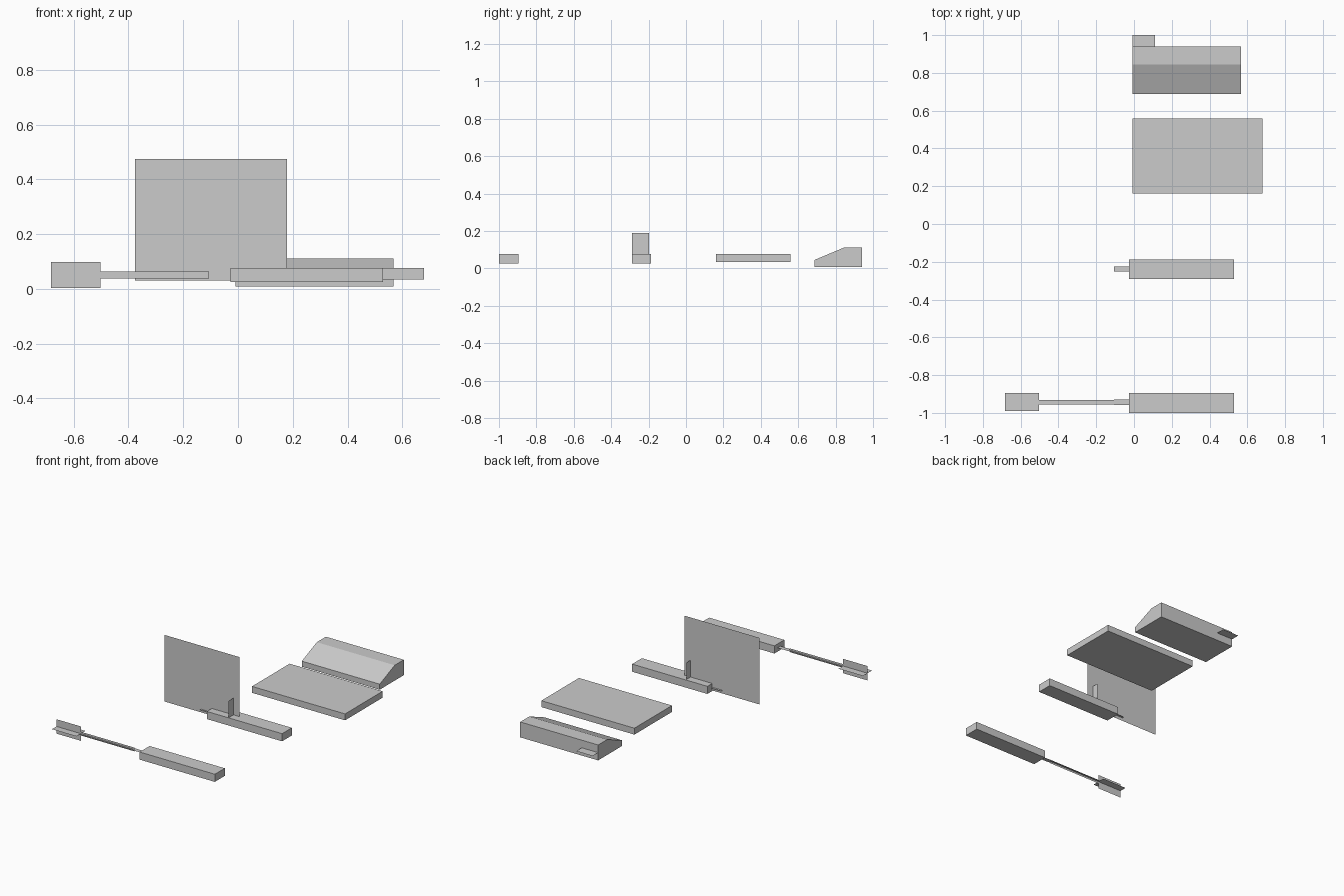
import bpy

if "Cube" in bpy.data.objects:
    bpy.data.objects.remove(bpy.data.objects["Cube"])


def make_mesh(name, verts, faces):
    mesh = bpy.data.meshes.new(name)
    mesh.from_pydata(verts, [], faces)
    mesh.update()
    ob = bpy.data.objects.new(name, mesh)
    bpy.context.collection.objects.link(ob)
    return ob


def prism(name, profile, x0, x1):
    """Extrude a counter-clockwise (y, z) profile from x0 to x1."""
    n = len(profile)
    verts = [(x, y, z) for x in (x0, x1) for y, z in profile]
    sides = [(i, (i + 1) % n, n + (i + 1) % n, n + i) for i in range(n)]
    sides = [f[::-1] for f in sides]
    return make_mesh(name, verts,
                     sides + [tuple(range(n))[::-1], tuple(range(n, 2 * n))])


def box(name, x, y, z):
    return prism(name, [(y[0], z[0]), (y[1], z[0]), (y[1], z[1]), (y[0], z[1])], *x)


def flat(name, z, x, y):
    return make_mesh(name, [(x[0], y[0], z), (x[1], y[0], z),
                            (x[1], y[1], z), (x[0], y[1], z)], [(0, 1, 2, 3)])


def upright(name, y, x, z):
    return make_mesh(name, [(x[0], y, z[0]), (x[1], y, z[0]),
                            (x[1], y, z[1]), (x[0], y, z[1])], [(0, 1, 2, 3)])


# Two long stocks, each with a flat tongue at its left end
for label, y0, y1, t0, t1 in (("front", -1.0, -0.895, -0.958, -0.928),
                              ("middle", -0.29, -0.187, -0.251, -0.224)):
    box(label + "_stock", (-0.027, 0.529), (y0, y1), (0.026, 0.077))
    flat(label + "_tongue", 0.051, (-0.106, -0.027), (t0, t1))

# Crossed thin sheets: dart shaft and tail fins
for label, x, half in (("dart_shaft", (-0.502, -0.106), 0.0125),
                       ("dart_fin", (-0.682, -0.502), 0.048)):
    cy, cz = -0.943, 0.051
    flat(label + "_flat", cz, x, (cy - half, cy + half))
    upright(label + "_upright", cy, x, (cz - half, cz + half))

# Large thin panel and small cross sheet on the middle stock
upright("side_panel", -0.238, (-0.376, 0.179), (0.03, 0.475))
make_mesh("sight_sheet", [(0.133, -0.29, 0.076), (0.133, -0.197, 0.076),
                          (0.133, -0.197, 0.19), (0.133, -0.29, 0.19)], [(0, 1, 2, 3)])

# Wide slab
box("slab", (-0.009, 0.679), (0.161, 0.558), (0.034, 0.077))

# Sloped block with a flat tab at the back
prism("sloped_block", [(0.687, 0.008), (0.941, 0.008), (0.941, 0.111),
                       (0.845, 0.111), (0.687, 0.045)], -0.009, 0.567)
flat("back_tab", 0.06, (-0.009, 0.112), (0.941, 1.0))
